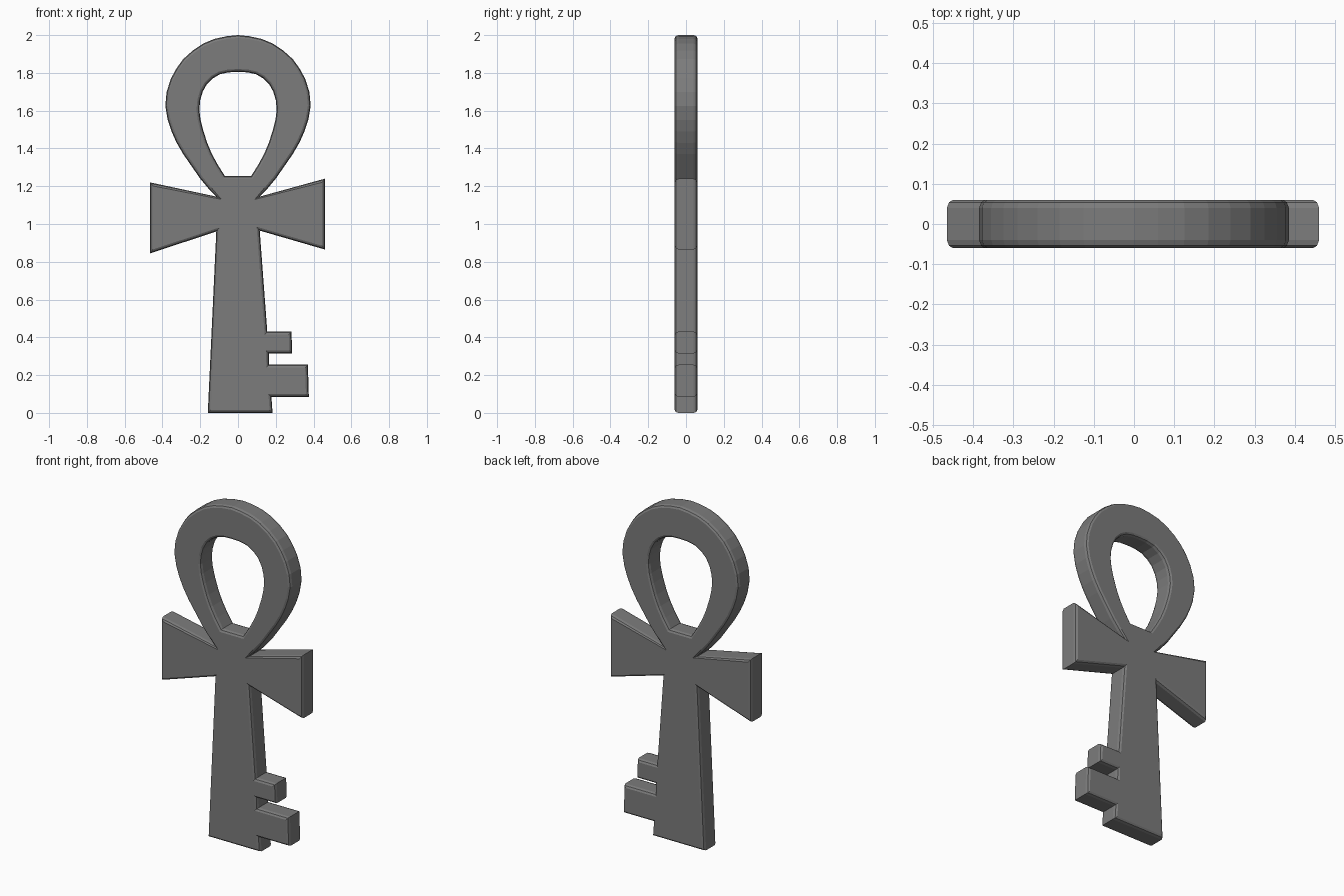
import bpy, bmesh
from mathutils import Vector

if "Cube" in bpy.data.objects:
    bpy.data.objects.remove(bpy.data.objects["Cube"])

metal = bpy.data.materials.new("dark grey metal")
metal.diffuse_color = (0.2, 0.2, 0.2, 1)
metal.use_nodes = True
metal.node_tree.nodes["Principled BSDF"].inputs["Base Color"].default_value = metal.diffuse_color


def mirror(points):
    return [(-x, z) for x, z in reversed(points)]


# Right half of the teardrop bow, outside and inside, listed upwards
bow = [(.115, 1.145), (.15, 1.18), (.20, 1.24), (.245, 1.305), (.29, 1.37),
       (.325, 1.43), (.352, 1.49), (.372, 1.55), (.385, 1.625), (.378, 1.70),
       (.355, 1.77), (.325, 1.825), (.29, 1.873), (.24, 1.918), (.185, 1.955),
       (.125, 1.98), (.06, 1.994)]
eye = [(.07, 1.255), (.105, 1.31), (.138, 1.37), (.163, 1.43), (.184, 1.495),
       (.198, 1.55), (.205, 1.605), (.20, 1.655), (.187, 1.70), (.165, 1.74),
       (.135, 1.77), (.095, 1.793), (.05, 1.803)]

# Shaft foot and key teeth, right arm, bow, left arm (counter-clockwise)
teeth = [(-.16, 0), (.183, 0), (.177, .085), (.375, .085), (.37, .255),
         (.165, .255), (.163, .315), (.287, .315), (.283, .43), (.155, .43)]
right_arm = [(.115, .965), (.46, .865), (.46, 1.24)]
left_arm = [(-.465, 1.22), (-.465, .845), (-.115, .96)]
outline = teeth + right_arm + bow + [(0, 2)] + mirror(bow) + left_arm
hole = list(reversed(eye + [(0, 1.805)] + mirror(eye)))


def inset(points, d):
    """Move a loop into the material with mitred corners."""
    out = []
    for i, p in enumerate(points):
        p = Vector(p)
        a = (p - Vector(points[i - 1])).normalized()
        b = (Vector(points[(i + 1) % len(points)]) - p).normalized()
        n1, n2 = Vector((-a.y, a.x)), Vector((-b.y, b.x))
        m = (n1 + n2).normalized()
        out.append(p + m * min(d / max(m.dot(n1), .1), 2 * d))
    return out


# Rounded rim cross-section: (inset, y)
front = [(.015, -.06), (.005, -.054), (0, -.04)]
section = front + [(d, -y) for d, y in reversed(front)]

bm = bmesh.new()
caps = [[], []]
for loop in (outline, hole):
    rings = [[bm.verts.new((p[0], y, p[1])) for p in inset(loop, d)]
             for d, y in section]
    n = len(loop)
    for r, s in zip(rings, rings[1:]):
        for i in range(n):
            j = (i + 1) % n
            bm.faces.new((r[i], r[j], s[j], s[i]))
    for cap, ring in zip(caps, (rings[0], rings[-1])):
        cap += [bm.edges.get((ring[i - 1], ring[i])) for i in range(n)]

# Flat front and back faces, with the bow opening left clear
for cap in caps:
    bmesh.ops.triangle_fill(bm, edges=cap, use_beauty=True)
bmesh.ops.recalc_face_normals(bm, faces=bm.faces[:])

mesh = bpy.data.meshes.new("looped_cross_key")
bm.to_mesh(mesh)
bm.free()
mesh.materials.append(metal)
key = bpy.data.objects.new("looped_cross_key", mesh)
bpy.context.collection.objects.link(key)
